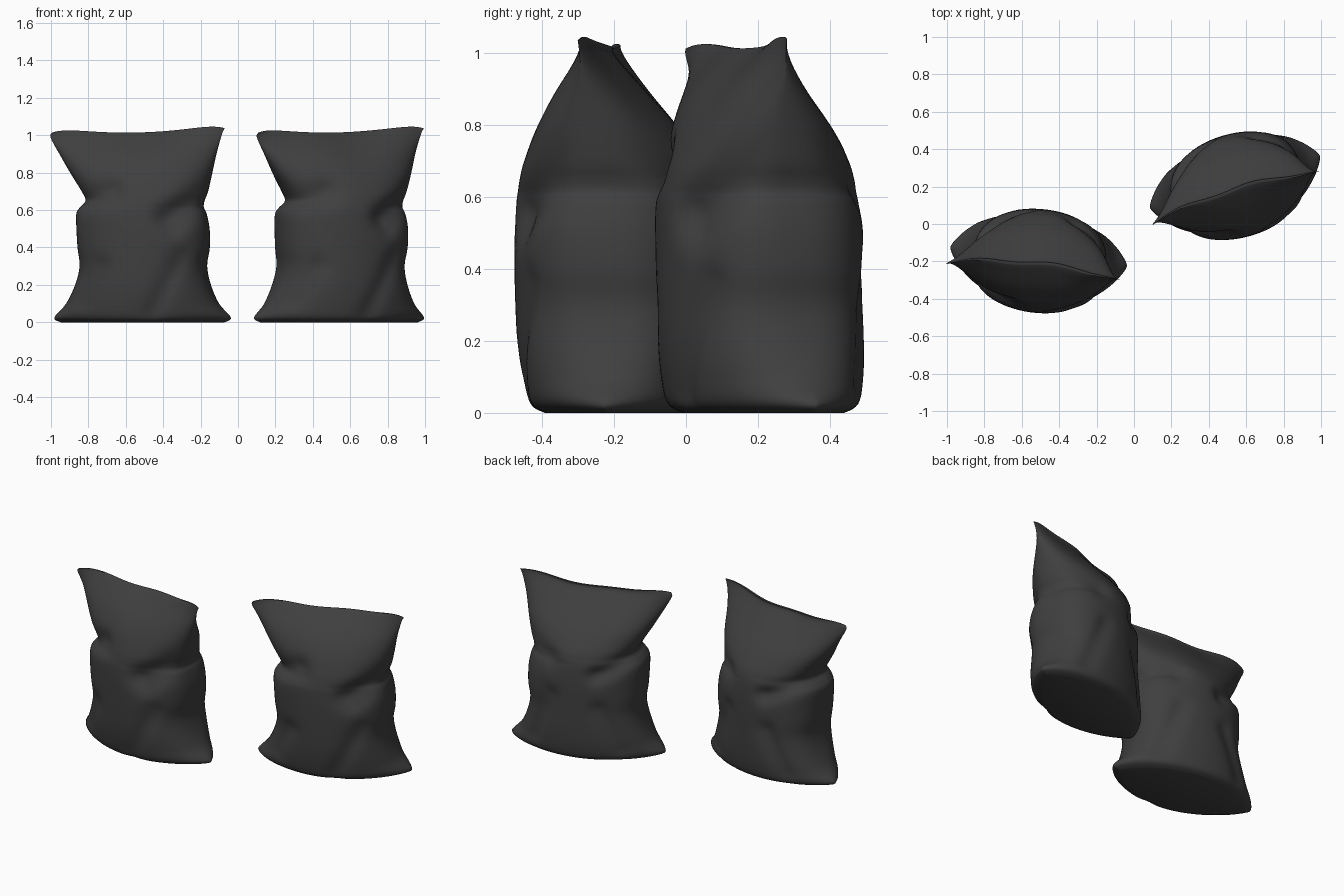
import bpy, bmesh, math
from mathutils import Vector

cube = bpy.data.objects.get("Cube")
if cube:
    bpy.data.objects.remove(cube)

mat = bpy.data.materials.new("charcoal cloth")
mat.use_nodes = True
colour = (0.05, 0.05, 0.05, 1)
mat.diffuse_color = colour
bsdf = mat.node_tree.nodes["Principled BSDF"]
bsdf.inputs["Base Color"].default_value = colour
bsdf.inputs["Roughness"].default_value = 0.9

# Sack profile: height, left edge, right edge, front bulge, back bulge
ROWS = [
    (0, -.44, .44, -.22, .2),
    (.025, -.475, .475, -.26, .235),
    (.1, -.41, .41, -.28, .25),
    (.2, -.36, .365, -.293, .255),
    (.3, -.335, .345, -.298, .255),
    (.4, -.345, .36, -.3, .255),
    (.5, -.35, .36, -.3, .253),
    (.58, -.35, .345, -.297, .248),
    (.615, -.33, .33, -.292, .243),
    (.65, -.3, .335, -.285, .235),
    (.7, -.32, .355, -.272, .215),
    (.8, -.38, .38, -.235, .15),
    (.9, -.435, .405, -.175, .065),
    (1, -.485, .435, -.08, -.02),
    (1.03, -.48, .45, -.045, -.03),
]
# Cloth folds: start (x, z), end (x, z), width, depth
FRONT_FOLDS = [
    ((.42, .74), (.16, .56), .06, .05),
    ((.36, .62), (.2, .5), .05, .02),
    ((-.36, .62), (-.14, .70), .06, .03),
    ((.08, .05), (.24, .36), .05, .02),
    ((-.3, .12), (-.2, .3), .05, .02),
]
BACK_FOLDS = [
    ((-.36, .66), (-.12, .56), .05, .04),
    ((.4, .72), (.18, .64), .06, .03),
    ((-.26, .08), (-.14, .34), .05, .02),
    ((.28, .1), (.16, .4), .05, .02),
]
STEPS, COLS = 5, 44


def dense_rows():
    """Smooth spline through the profile rows."""
    pts = [ROWS[0], *ROWS, ROWS[-1]]
    out = []
    for a, b, c, d in zip(pts, pts[1:], pts[2:], pts[3:]):
        for i in range(STEPS):
            t = i / STEPS
            out.append([q + t / 2 * (r - p + t * (2*p - 5*q + 4*r - s + t * (3*(q - r) + s - p)))
                        for p, q, r, s in zip(a, b, c, d)])
    return out + [list(ROWS[-1])]


def fold_depth(x, z, folds):
    total = 0
    for a, b, width, depth in folds:
        a, p = Vector(a), Vector((x, z))
        line = Vector(b) - a
        t = max(0, min(1, (p - a).dot(line) / line.length_squared))
        total += depth * math.exp(-((p - a - line * t).length / width) ** 2)
    return total


def make_sack(name, location, angle):
    bm = bmesh.new()
    rings = []
    for z, left, right, front, back in dense_rows():
        z = max(z, 0)
        edge_y = -.085 * max(0, (z - .25) / .78)
        top = max(0, (z - .6) / .43) ** 2
        power = .38 + .5 * math.exp(-z / .06) + .4 * top ** 2

        def point(i, bulge, folds, inward):
            s = math.sin(math.pi * (i / COLS - .5))
            x = (left + right) / 2 + s * (right - left) / 2
            lens = max(0, 1 - s * s) ** power
            y = edge_y + lens * (bulge - edge_y + inward * fold_depth(x, z, folds))
            lift = top * (.012 * s + .04 * s * s - .015 - .03 * s ** 8)
            y += .008 * top * math.sin(7 * s)
            return bm.verts.new((x, y, z + lift))

        ring = [point(i, front, FRONT_FOLDS, 1) for i in range(COLS + 1)]
        ring += [point(i, back, BACK_FOLDS, -1) for i in range(COLS - 1, 0, -1)]
        rings.append(ring)

    # Side walls
    n = 2 * COLS
    for low, high in zip(rings, rings[1:]):
        for i in range(n):
            j = (i + 1) % n
            bm.faces.new((low[i], low[j], high[j], high[i]))
    # Flat base and pinched top seam
    for ring in (rings[0], rings[-1]):
        for i in range(COLS):
            quad = [ring[i], ring[i + 1], ring[(n - i - 1) % n], ring[(n - i) % n]]
            bm.faces.new(list(dict.fromkeys(quad)))
    bmesh.ops.recalc_face_normals(bm, faces=bm.faces)

    mesh = bpy.data.meshes.new(name)
    bm.to_mesh(mesh)
    bm.free()
    mesh.materials.append(mat)
    sack = bpy.data.objects.new(name, mesh)
    bpy.context.collection.objects.link(sack)
    sack.location = location
    sack.rotation_euler.z = math.radians(angle)
    bpy.ops.object.select_all(action='DESELECT')
    sack.select_set(True)
    bpy.context.view_layer.objects.active = sack
    bpy.ops.object.shade_smooth_by_angle(angle=math.radians(50))


make_sack("right_sack", (-.51, -.175, 0), -6)
make_sack("left_sack", (.54, .225, 0), 17)
